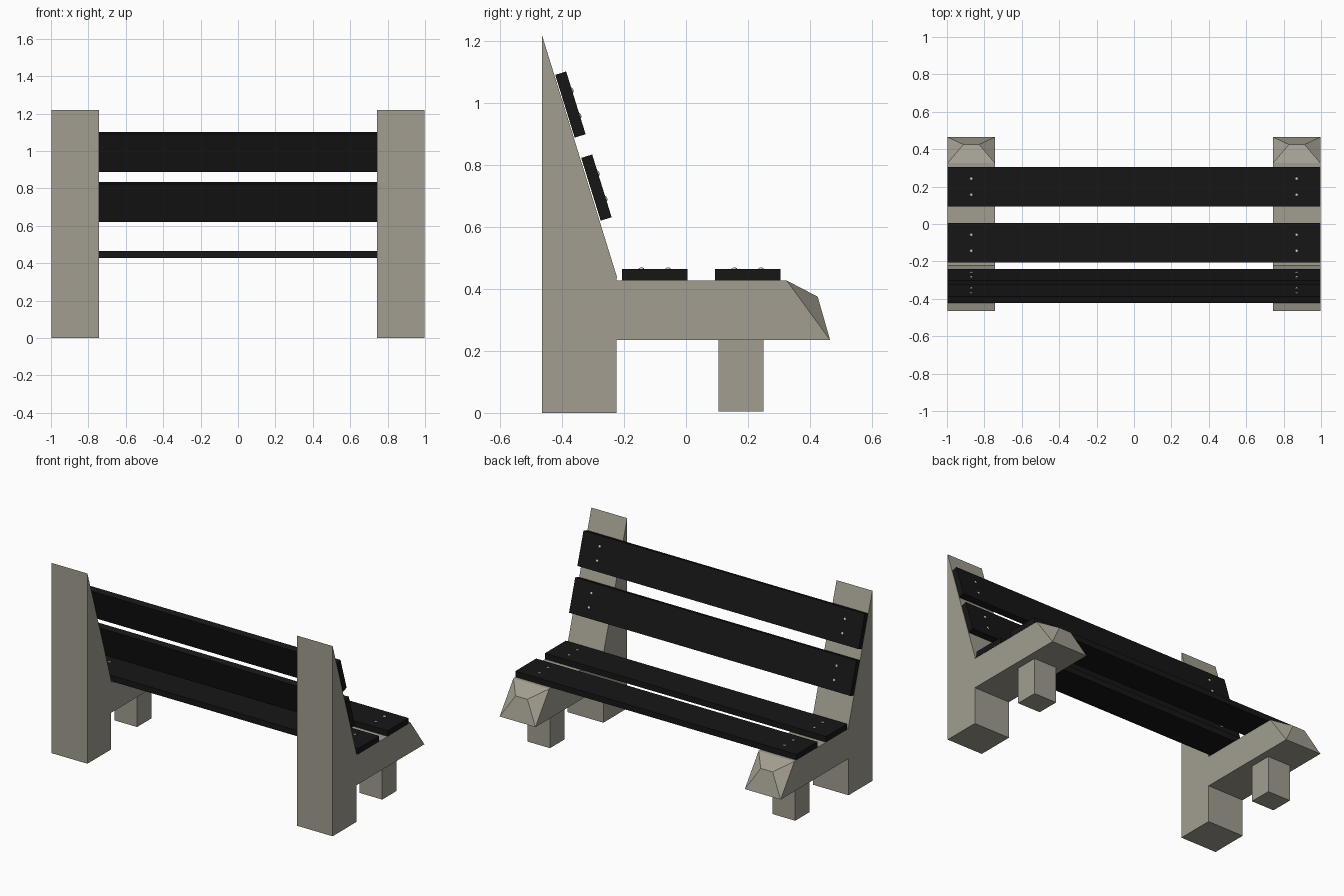
import bpy, bmesh, math
from mathutils import Matrix

if "Cube" in bpy.data.objects:
    bpy.data.objects.remove(bpy.data.objects["Cube"])


def material(name, color):
    m = bpy.data.materials.new(name)
    m.diffuse_color = (*color, 1)
    m.use_nodes = True
    m.node_tree.nodes["Principled BSDF"].inputs["Base Color"].default_value = m.diffuse_color
    return m


CONCRETE = material("concrete", (0.36, 0.34, 0.28))
BLACK = material("black_plank", (0.008, 0.008, 0.008))
STEEL = material("steel", (0.7, 0.7, 0.7))
XC, HW = 0.87, 0.127  # support centre and half width


def finish(name, bm, mat, matrix=Matrix()):
    bmesh.ops.recalc_face_normals(bm, faces=bm.faces)
    me = bpy.data.meshes.new(name)
    bm.to_mesh(me)
    bm.free()
    me.materials.append(mat)
    ob = bpy.data.objects.new(name, me)
    ob.matrix_world = matrix
    bpy.context.collection.objects.link(ob)
    return ob


def hull(name, points, mat, matrix=Matrix()):
    """Convex solid from corner points, with coplanar triangles merged."""
    bm = bmesh.new()
    for p in points:
        bm.verts.new(p)
    bmesh.ops.convex_hull(bm, input=bm.verts[:])
    bmesh.ops.dissolve_limit(bm, angle_limit=0.005, verts=bm.verts[:], edges=bm.edges[:])
    return finish(name, bm, mat, matrix)


def prism(profile, half):
    return [(s * half, y, z) for s in (-1, 1) for y, z in profile]


# Concrete supports, one at each end
for side, label in ((-1, "left"), (1, "right")):
    at = Matrix.Translation((side * XC, 0, 0))
    # Rear post with its tapering back rest
    hull(f"{label}_rear_post", prism([(-0.465, 0), (-0.224, 0), (-0.224, 0.436), (-0.465, 0.436)], HW), CONCRETE, at)
    hull(f"{label}_back_wedge", prism([(-0.465, 0.436), (-0.222, 0.436), (-0.465, 1.22)], HW), CONCRETE, at)
    # Seat arm with a faceted nose that narrows at the upper ridge
    arm = prism([(-0.224, 0.235), (-0.224, 0.427), (0.325, 0.427), (0.465, 0.235)], HW)
    hull(f"{label}_seat_arm", arm + prism([(0.425, 0.375)], 0.042), CONCRETE, at)
    # Front leg
    hull(f"{label}_front_leg", prism([(0.105, 0.005), (0.25, 0.005), (0.25, 0.235), (0.105, 0.235)], 0.08), CONCRETE, at)

# Planks: name, centre y, centre z, tilt about x
TILT = -math.atan2(0.784, 0.243)
planks = [
    ("front_seat_plank", 0.199, 0.446, 0),
    ("rear_seat_plank", -0.101, 0.446, 0),
    ("lower_back_plank", -0.289, 0.727, TILT),
    ("upper_back_plank", -0.373, 0.995, TILT),
]
T = 0.0185  # half thickness
for name, y, z, tilt in planks:
    m = Matrix.Translation((0, y, z)) @ Matrix.Rotation(tilt, 4, 'X')
    hull(name, prism([(-0.106, -T), (0.106, -T), (0.106, T), (-0.106, T)], 0.998), BLACK, m)
    # Domed bolt heads, two at each end
    bm = bmesh.new()
    for x in (-XC, XC):
        for v in (-0.043, 0.043):
            bmesh.ops.create_uvsphere(
                bm, u_segments=10, v_segments=6, radius=0.009,
                matrix=Matrix.Translation((x, v, T)) @ Matrix.Diagonal((1, 1, 0.5, 1)))
    bolts = finish(name.replace("plank", "bolts"), bm, STEEL, m)
    bolts.data.polygons.foreach_set("use_smooth", [True] * len(bolts.data.polygons))
